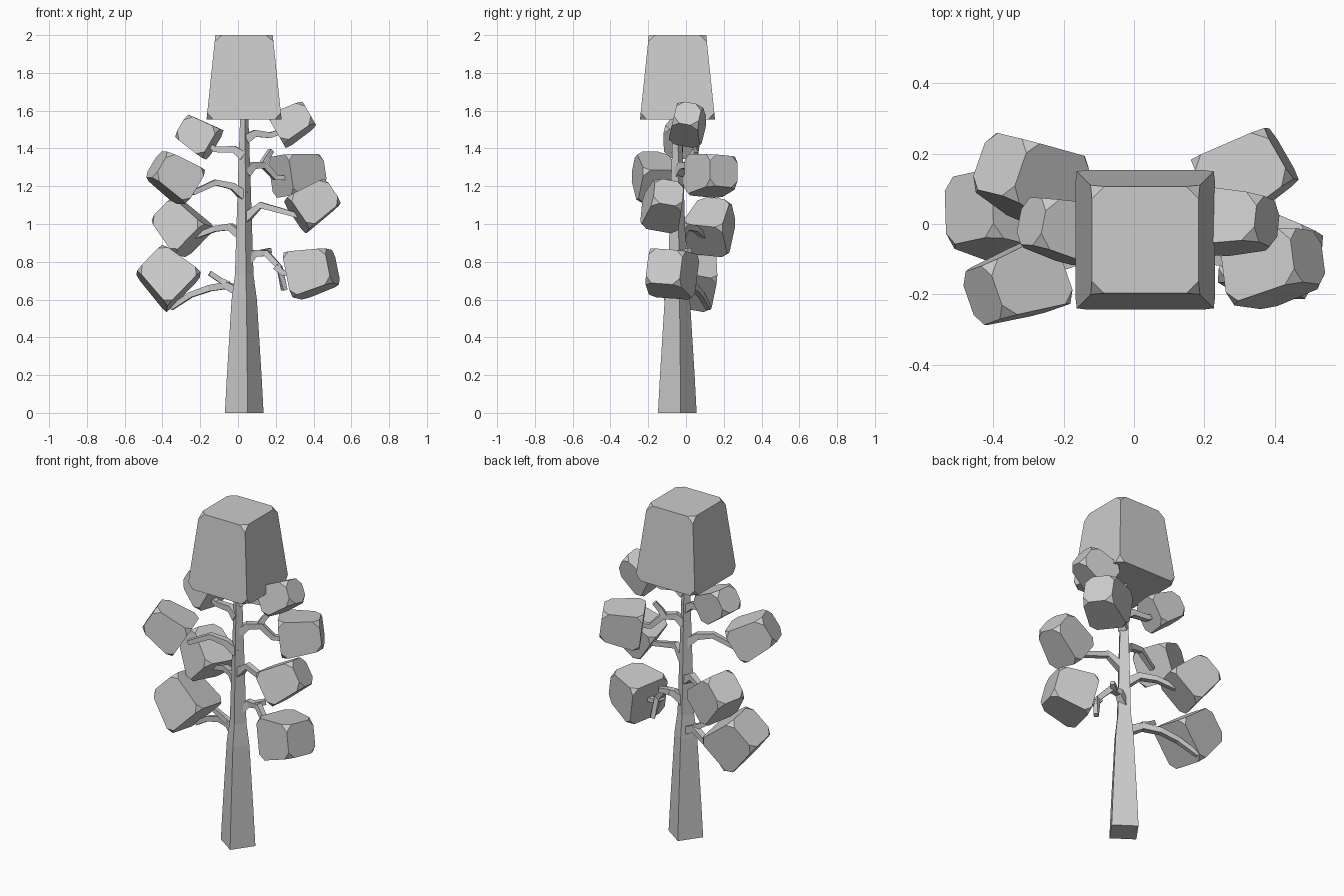
import bpy, bmesh
from math import radians, cos, sin
from mathutils import Vector

if "Cube" in bpy.data.objects:
    bpy.data.objects.remove(bpy.data.objects["Cube"])

UP = Vector((0, 0, 1))


def finish(bm, name):
    bmesh.ops.recalc_face_normals(bm, faces=bm.faces)
    mesh = bpy.data.meshes.new(name)
    bm.to_mesh(mesh)
    bm.free()
    obj = bpy.data.objects.new(name, mesh)
    bpy.context.collection.objects.link(obj)
    return obj


def tube(bm, points, radii, phase=45):
    """Four-sided tapered tube along a path."""
    pts = [Vector(p) for p in points]
    rings = []
    for i, p in enumerate(pts):
        t = (pts[min(i + 1, len(pts) - 1)] - pts[max(i - 1, 0)]).normalized()
        ref = UP if abs(t.z) < 0.99 else Vector((0, 1, 0))
        u = ref.cross(t).normalized()
        v = t.cross(u)
        ring = []
        for k in range(4):
            a = radians(phase + 90 * k)
            ring.append(bm.verts.new(p + (u * cos(a) + v * sin(a)) * radii[i]))
        rings.append(ring)
    for a, b in zip(rings, rings[1:]):
        for k in range(4):
            bm.faces.new((a[k], a[(k + 1) % 4], b[(k + 1) % 4], b[k]))
    bm.faces.new(rings[0])
    bm.faces.new(rings[-1])


def foliage(name, center, axis, base, height, roll=0.0, cut=0.035):
    """Tapered block with clipped corners, narrow end along axis, bounds centred on center."""
    d = Vector(axis).normalized()
    u = UP.cross(d).normalized() if abs(d.z) < 0.99 else Vector((1, 0, 0))
    v = d.cross(u)
    c, s = cos(radians(roll)), sin(radians(roll))
    u, v = u * c - v * s, v * c + u * s
    bm = bmesh.new()
    bmesh.ops.create_cube(bm, size=1)
    for w in bm.verts:
        k = base * (0.765 if w.co.z > 0 else 1)
        w.co = u * w.co.x * k + v * w.co.y * k + d * w.co.z * height
    bmesh.ops.bevel(bm, geom=bm.verts[:], offset=cut, segments=1,
                    affect='VERTICES', offset_type='OFFSET')
    mid = Vector([(min(w.co[i] for w in bm.verts) + max(w.co[i] for w in bm.verts)) / 2
                  for i in range(3)])
    bmesh.ops.translate(bm, verts=bm.verts[:], vec=Vector(center) - mid)
    return finish(bm, name)


# trunk
bm = bmesh.new()
TX, TY = 0.033, -0.046
levels = [(0, .104), (.2, .093), (.6, .068), (.73, .05), (1.2, .035), (1.57, .022)]
tube(bm, [(TX, TY, z) for z, r in levels], [r for z, r in levels], phase=10)
finish(bm, "trunk")

# branches and twigs, lowest first
branches = [
    [(.03, -.04, .63), (-.06, 0, .675), (-.15, .05, .66), (-.25, .08, .625), (-.355, .12, .555)],
    [(-.05, 0, .68), (-.09, .0, .70), (-.15, -.01, .74)],
    [(.04, -.04, .80), (.09, -.02, .845), (.15, -.02, .845), (.22, -.05, .77), (.245, -.03, .65)],
    [(.12, -.02, .845), (.17, .02, .86)],
    [(.20, -.05, .775), (.24, -.06, .74), (.30, -.06, .74)],
    [(.03, -.04, .93), (-.04, 0, .985), (-.12, .05, .975), (-.24, .10, .93)],
    [(.04, -.05, 1.03), (.12, -.08, 1.10), (.32, -.12, 1.045)],
    [(.03, -.05, 1.15), (-.03, -.07, 1.20), (-.12, -.09, 1.22), (-.24, -.13, 1.165)],
    [(.04, -.04, 1.27), (.08, -.02, 1.31), (.14, .02, 1.31), (.20, .05, 1.245), (.26, .07, 1.245)],
    [(.13, .02, 1.31), (.15, .03, 1.35), (.175, .05, 1.39)],
    [(.03, -.05, 1.36), (-.02, -.04, 1.395), (-.12, -.03, 1.395), (-.17, -.03, 1.43)],
    [(.04, -.04, 1.45), (.09, -.03, 1.48), (.17, -.01, 1.47), (.24, 0, 1.495)],
]
bm = bmesh.new()
for path in branches:
    n = len(path) - 1
    r0 = .034 if abs(path[0][0] - .035) < .01 else .024
    tube(bm, path, [r0 + (.018 - r0) * (i / n) ** .6 for i in range(n + 1)])
finish(bm, "branches")

# crown on top of the trunk
foliage("crown", (.032, -.045, 1.777), (0, 0, 1), .397, .446)

# foliage blocks: centre, outward axis, base width, height, roll
blocks = [
    ("left_1", (-.368, .025, .712), (-.72, .1, .68), .255, .25, -14),
    ("left_2", (-.292, .12, .983), (-.65, .3, .7), .225, .235, -8),
    ("left_3", (-.33, -.158, 1.245), (-.8, -.28, .53), .21, .225, 0),
    ("left_4", (-.205, -.022, 1.46), (-.84, .2, .5), .18, .19, -5),
    ("right_1", (.388, -.072, .735), (.93, -.25, .22), .245, .225, 4),
    ("right_2", (.394, -.127, 1.095), (.82, .2, .54), .205, .225, 12),
    ("right_3", (.315, .132, 1.255), (.85, .5, .12), .22, .225, 5),
    ("right_4", (.285, .008, 1.525), (.87, 0, .5), .175, .2, 12),
]
for name, center, axis, base, height, roll in blocks:
    foliage("foliage_" + name, center, axis, base, height, roll, cut=.036)
